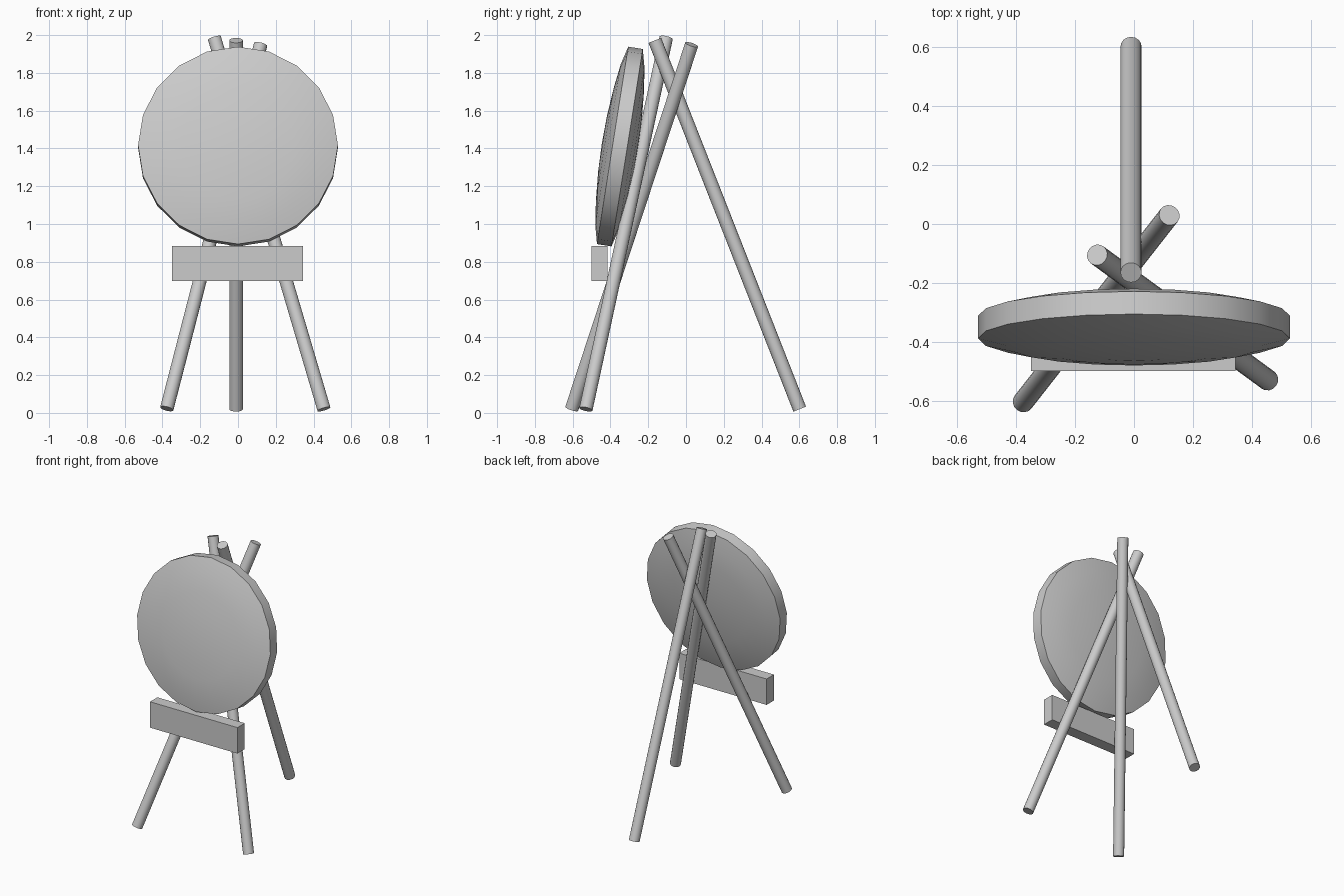
import bpy, math
from mathutils import Vector

if "Cube" in bpy.data.objects:
    bpy.data.objects.remove(bpy.data.objects["Cube"])


def smooth(obj, angle):
    bpy.ops.object.select_all(action='DESELECT')
    obj.select_set(True)
    bpy.context.view_layer.objects.active = obj
    bpy.ops.object.shade_smooth_by_angle(angle=math.radians(angle))


def pole(name, foot, top, radius=0.036):
    a, b = Vector(foot), Vector(top)
    bpy.ops.mesh.primitive_cylinder_add(vertices=16, radius=radius,
                                        depth=(b - a).length, location=(a + b) / 2)
    obj = bpy.context.object
    obj.name = name
    obj.rotation_euler = (b - a).to_track_quat('Z', 'Y').to_euler()
    smooth(obj, 30)


# Three crossing poles of the stand
pole("left_front_leg", (-0.377, -0.605, 0.022), (0.12, 0.03, 1.95))
pole("right_front_leg", (0.455, -0.53, 0.02), (-0.125, -0.105, 1.985))
pole("rear_leg", (-0.01, 0.602, 0.02), (-0.01, -0.165, 1.972))

# Round target: domed on both faces with a narrow rim, leaning back
SIDES, R, RIM = 20, 0.529, 0.039
rings = [(0.15, 0.093), (0.30, 0.081), (0.43, 0.064), (R, RIM)]
profile = rings + [(r, -h) for r, h in reversed(rings)]
verts = [(r * math.cos(2 * math.pi * i / SIDES), r * math.sin(2 * math.pi * i / SIDES), h)
         for r, h in profile for i in range(SIDES)]
faces = []
for k in range(len(profile) - 1):
    for i in range(SIDES):
        j = (i + 1) % SIDES
        faces.append((k * SIDES + j, k * SIDES + i, (k + 1) * SIDES + i, (k + 1) * SIDES + j))
front, back = len(verts), len(verts) + 1
verts += [(0, 0, 0.097), (0, 0, -0.097)]
last = (len(profile) - 1) * SIDES
for i in range(SIDES):
    j = (i + 1) % SIDES
    faces += [(front, i, j), (back, last + j, last + i)]
mesh = bpy.data.meshes.new("round_target")
mesh.from_pydata(verts, [], faces)
target = bpy.data.objects.new("round_target", mesh)
bpy.context.collection.objects.link(target)
target.location = (0, -0.35, 1.41)
target.rotation_euler = (math.radians(90 - 9), 0, 0)
smooth(target, 30)

# Ledge board under the target
bpy.ops.mesh.primitive_cube_add(size=1, location=(-0.002, -0.458, 0.791))
ledge = bpy.context.object
ledge.name = "ledge_board"
ledge.scale = (0.694, 0.083, 0.186)
